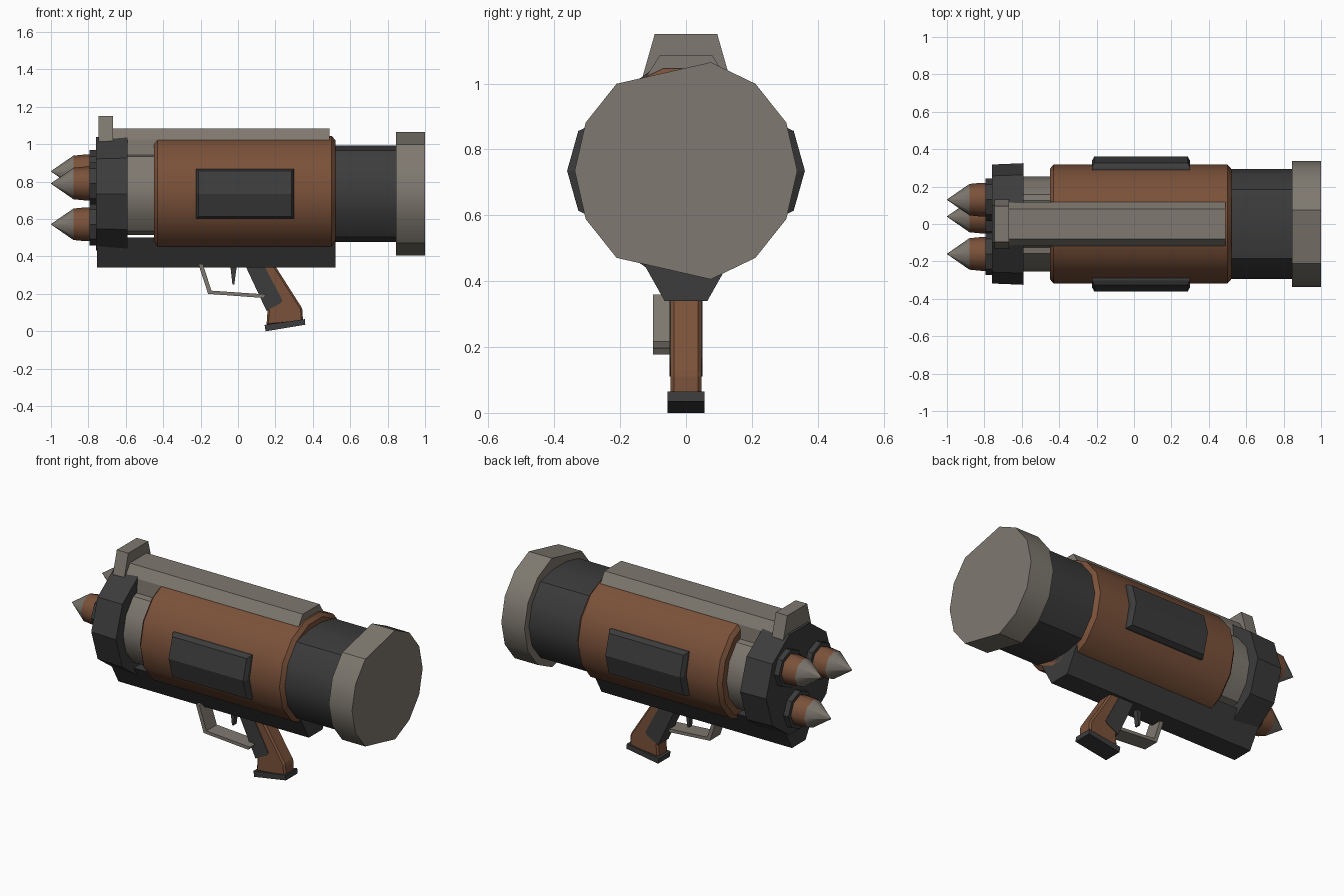
import bpy, bmesh, math

if "Cube" in bpy.data.objects:
    bpy.data.objects.remove(bpy.data.objects["Cube"])

def material(name, rgb):
    m = bpy.data.materials.new(name)
    m.diffuse_color = (*rgb, 1)
    m.use_nodes = True
    m.node_tree.nodes["Principled BSDF"].inputs["Base Color"].default_value = m.diffuse_color
    return m

BROWN = material("brown", (0.195, 0.083, 0.042))
GREY = material("warm grey", (0.21, 0.19, 0.16))
DARK = material("charcoal", (0.045, 0.045, 0.045))
CZ = 0.735  # height of the tube axis

def loft(name, rings, mat, smooth=None, bevel=0):
    """Skin a list of equal-length point rings and cap both ends."""
    bm = bmesh.new()
    vs = [[bm.verts.new(p) for p in r] for r in rings]
    n = len(vs[0])
    for a, b in zip(vs, vs[1:]):
        for i in range(n):
            j = (i + 1) % n
            bm.faces.new((a[i], a[j], b[j], b[i]))
    bm.faces.new(vs[0])
    bm.faces.new(vs[-1][::-1])
    bmesh.ops.remove_doubles(bm, verts=bm.verts, dist=1e-4)
    bmesh.ops.recalc_face_normals(bm, faces=bm.faces)
    me = bpy.data.meshes.new(name)
    bm.to_mesh(me)
    bm.free()
    me.materials.append(mat)
    ob = bpy.data.objects.new(name, me)
    bpy.context.collection.objects.link(ob)
    if bevel:
        mod = ob.modifiers.new("bevel", "BEVEL")
        mod.width, mod.segments, mod.limit_method = bevel, 1, "ANGLE"
    if smooth:
        bpy.ops.object.select_all(action="DESELECT")
        ob.select_set(True)
        bpy.context.view_layer.objects.active = ob
        bpy.ops.object.shade_smooth_by_angle(angle=math.radians(smooth))
    return ob

def circle(r, n, skip=(), zmax=9):
    """Polygon around the tube axis as (y, z) offsets."""
    pts = []
    for i in range(n):
        if i not in skip:
            a = 2 * math.pi * i / n
            z = r * math.sin(a)
            pts.append((r * math.cos(a), max(-zmax, min(zmax, z))))
    return pts

def tube(name, profile, mat, n=14, y=0, z=CZ, smooth=30, skip=(), zmax=9):
    """Round part along x from (x, radius) stations."""
    rings = [[(x, y + p, z + q) for p, q in circle(r, n, skip, zmax)] for x, r in profile]
    return loft(name, rings, mat, smooth)

def along_x(name, section, x0, x1, mat):
    return loft(name, [[(x, y, z) for y, z in section] for x in (x0, x1)], mat)

def along_y(name, outline, y0, y1, mat, bevel=0):
    return loft(name, [[(x, y, z) for x, z in outline] for y in (y0, y1)], mat, bevel=bevel)

# Main tube
tube("muzzle_cap", [(0.845, 0.338), (1.0, 0.338)], GREY, skip=(4, 10))
tube("front_barrel", [(0.48, 0.295), (0.86, 0.295)], DARK, zmax=0.2575)
tube("body_sleeve", [(-0.45, 0.295), (-0.43, 0.318), (0.50, 0.318), (0.52, 0.295)], BROWN)
tube("rear_core", [(-0.62, 0.255), (-0.42, 0.255)], GREY, zmax=0.22)
tube("rear_ring", [(-0.76, 0.318), (-0.59, 0.325)], DARK, n=10, smooth=None)

# Keel under the tube
along_x("keel", [(-0.065, 0.34), (0.065, 0.34), (0.155, 0.5), (-0.155, 0.5)], -0.755, 0.52, DARK)

# Top rail and rear sight
along_x("top_rail", [(-0.08, 1.085), (0.08, 1.085), (0.118, 1.025), (0.125, 0.935),
                     (-0.125, 0.935), (-0.118, 1.025)], -0.67, 0.49, GREY)
along_x("rear_sight", [(-0.095, 1.15), (0.095, 1.15), (0.132, 1.02), (0.132, 1.0),
                       (-0.132, 1.0), (-0.132, 1.02)], -0.745, -0.668, GREY)

# Side panels: bent plates following the tube, with a chamfered rim
for s, side in ((-1, "front"), (1, "back")):
    def ring(x0, x1, h, ymid, yend):
        return [(x0, s * yend, CZ - h), (x1, s * yend, CZ - h), (x1, s * ymid, CZ),
                (x1, s * yend, CZ + h), (x0, s * yend, CZ + h), (x0, s * ymid, CZ)]
    lower, rim, top = (ring(-0.225, 0.30, 0.133, 0.305, 0.275),
                       ring(-0.225, 0.30, 0.133, 0.338, 0.302),
                       ring(-0.212, 0.287, 0.121, 0.361, 0.327))
    bm = bmesh.new()
    v = [[bm.verts.new(p) for p in r] for r in (lower, rim, top)]
    for a, b in zip(v, v[1:]):
        for i in range(6):
            j = (i + 1) % 6
            bm.faces.new((a[i], a[j], b[j], b[i]))
    for r in (v[0], v[2]):
        bm.faces.new((r[0], r[1], r[2], r[5]))
        bm.faces.new((r[5], r[2], r[3], r[4]))
    bmesh.ops.recalc_face_normals(bm, faces=bm.faces)
    me = bpy.data.meshes.new("side_panel_" + side)
    bm.to_mesh(me)
    bm.free()
    me.materials.append(DARK)
    bpy.context.collection.objects.link(bpy.data.objects.new(me.name, me))

# Three rockets with collars at the rear
for i, (y, z) in enumerate(((0.13, 0.855), (-0.16, 0.79), (0.04, 0.572))):
    tube(f"rocket_collar_{i}", [(-0.793, 0.113), (-0.74, 0.113)], DARK, n=8, y=y, z=z, smooth=None)
    tube(f"rocket_body_{i}", [(-0.88, 0.084), (-0.82, 0.09), (-0.76, 0.09)], BROWN, n=8, y=y, z=z, smooth=50)
    cone = tube(f"rocket_nose_{i}", [(-1.0, 0.001), (-0.88, 0.084)], GREY, n=8, y=y, z=z, smooth=50)

# Pistol grip with inlaid front strap and base plate
along_y("grip", [(0.05, 0.36), (0.192, 0.36), (0.345, 0.12), (0.347, 0.05), (0.152, 0.03),
                 (0.158, 0.11)], -0.047, 0.047, BROWN, bevel=0.01)
along_y("grip_strap", [(0.035, 0.36), (0.135, 0.36), (0.238, 0.165), (0.225, 0.147), (0.152, 0.11)],
        -0.05, 0.05, DARK)
along_y("grip_base", [(0.148, 0.0), (0.36, 0.035), (0.357, 0.065), (0.142, 0.034)],
        -0.056, 0.056, DARK)

# Trigger and its guard
along_y("trigger", [(-0.042, 0.36), (-0.005, 0.36), (-0.02, 0.25), (-0.03, 0.25)], -0.015, 0.015, DARK)
along_y("trigger_guard", [(-0.212, 0.36), (-0.188, 0.36), (-0.142, 0.217), (0.15, 0.197),
                          (0.138, 0.178), (-0.16, 0.2)], -0.10, 0.0, GREY)
